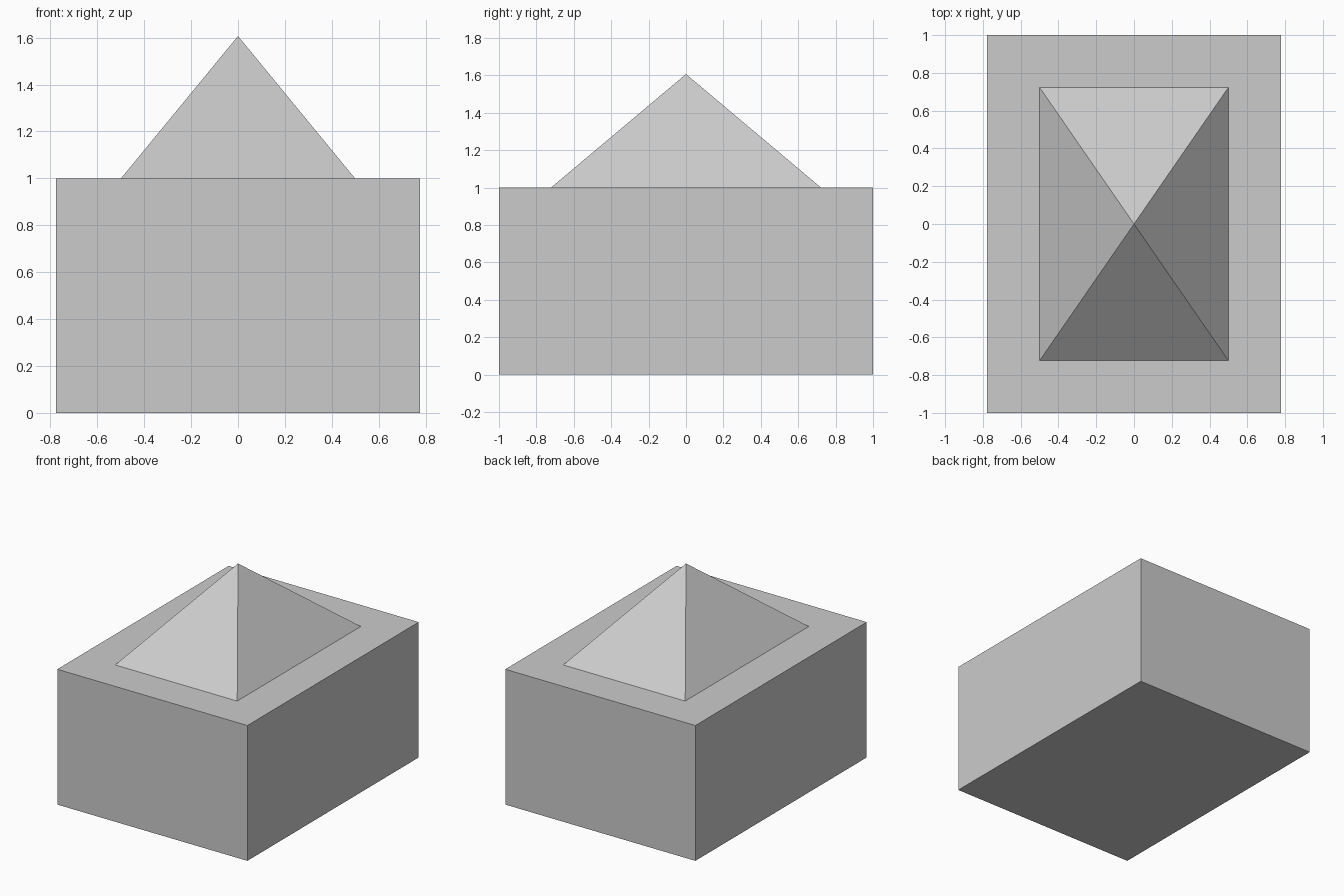
import bpy
import bmesh
from mathutils import Matrix, Vector

if "Cube" in bpy.data.objects:
    bpy.data.objects.remove(bpy.data.objects["Cube"])

HALF_X, HALF_Y, HEIGHT = 0.777, 1.0, 1.0
LEDGE = 0.278
APEX_Z = 1.607

bm = bmesh.new()

# Rectangular block standing on the ground
bmesh.ops.create_cube(
    bm, size=1.0,
    matrix=Matrix.Translation((0, 0, HEIGHT / 2))
    @ Matrix.Diagonal((2 * HALF_X, 2 * HALF_Y, HEIGHT, 1)))

# Inset the top to leave an even ledge, then raise its centre into a pyramid
bm.normal_update()
top = max(bm.faces, key=lambda f: f.calc_center_median().z)
bmesh.ops.inset_region(bm, faces=[top], thickness=LEDGE, use_even_offset=True)
apex = bmesh.ops.poke(bm, faces=[top])["verts"][0]
apex.co = Vector((0, 0, APEX_Z))
bmesh.ops.recalc_face_normals(bm, faces=bm.faces[:])

mesh = bpy.data.meshes.new("block_with_pyramid_top")
bm.to_mesh(mesh)
bm.free()
block = bpy.data.objects.new("block_with_pyramid_top", mesh)
bpy.context.collection.objects.link(block)
